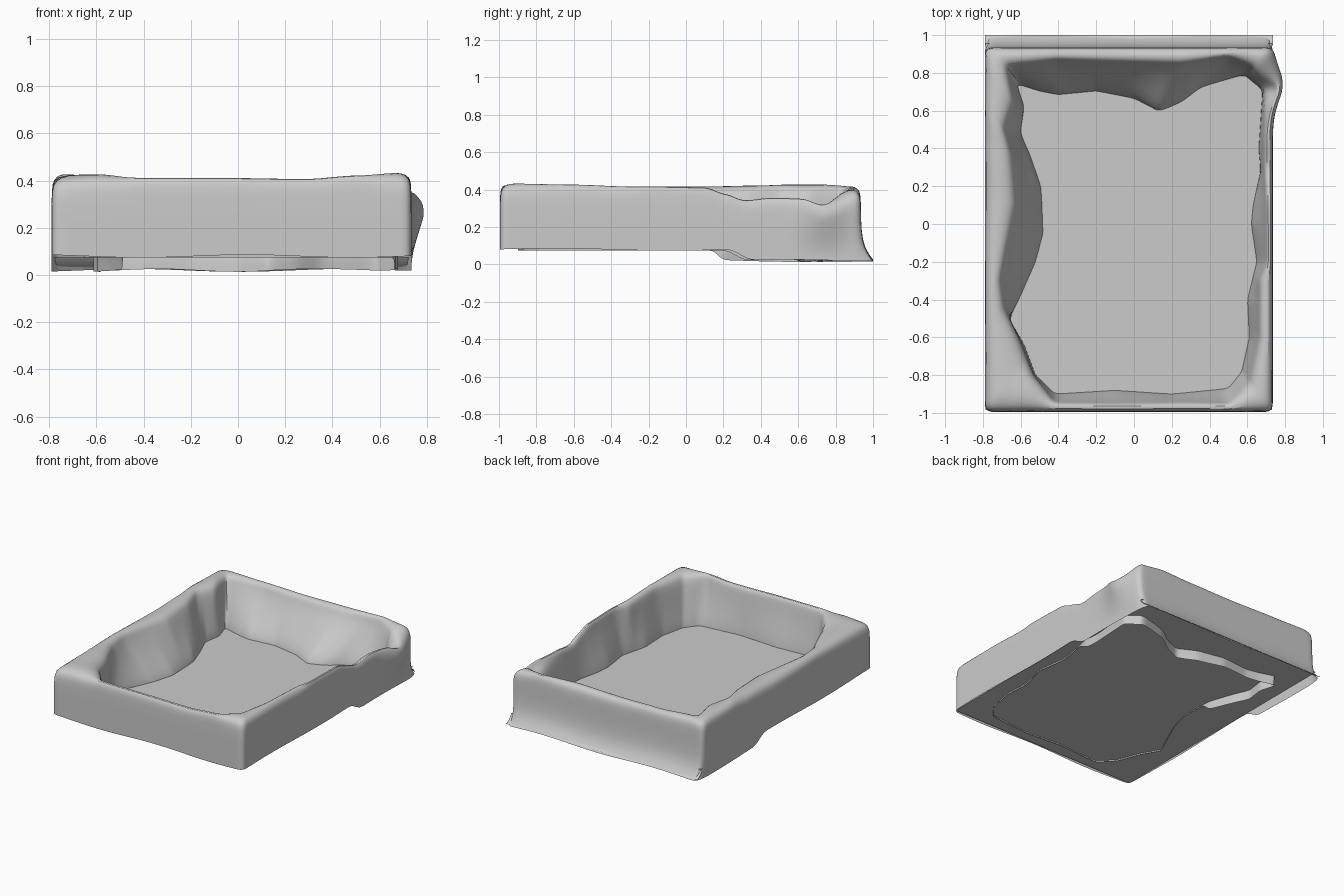
import bpy, bmesh, math
from mathutils import Vector

if "Cube" in bpy.data.objects:
    bpy.data.objects.remove(bpy.data.objects["Cube"])

X0, X1, Y0, Y1 = -0.79, 0.735, -0.995, 0.935   # outer wall rectangle
FLOOR_Z = 0.085
CX, CY = -0.02, -0.03                           # centre of the radial layout

# rim inner lip: x, y, crest height
LIP = [(-0.67, 0.83, .42), (-0.63, 0.64, .43), (-0.68, 0.5, .43), (-0.64, 0.35, .425),
       (-0.62, 0.1, .42), (-0.66, -0.1, .42), (-0.7, -0.3, .42), (-0.68, -0.45, .42),
       (-0.6, -0.62, .425), (-0.53, -0.8, .43), (-0.42, -0.94, .415), (-0.1, -0.945, .415),
       (0.28, -0.94, .41), (0.5, -0.945, .425), (0.61, -0.84, .435), (0.66, -0.6, .43),
       (0.66, -0.3, .42), (0.70, -0.2, .42), (0.695, 0.1, .415), (0.69, 0.2, .38),
       (0.685, 0.3, .345), (0.685, 0.45, .36), (0.69, 0.6, .355), (0.7, 0.71, .32),
       (0.62, 0.83, .40), (0.5, 0.88, .41), (0.25, 0.84, .41), (-0.1, 0.85, .405),
       (-0.4, 0.86, .41)]
# line where the inner wall meets the floor
FOOT = [(-0.62, 0.74), (-0.5, 0.70), (-0.4, 0.68), (-0.2, 0.70), (0, 0.66), (0.13, 0.59),
        (0.25, 0.64), (0.35, 0.72), (0.58, 0.79), (0.68, 0.71), (0.66, 0.4), (0.67, 0.28),
        (0.63, 0.1), (0.62, 0), (0.65, -0.2), (0.6, -0.4), (0.61, -0.6), (0.57, -0.78),
        (0.5, -0.87), (0.2, -0.9), (-0.1, -0.88), (-0.42, -0.9), (-0.52, -0.8),
        (-0.58, -0.64), (-0.66, -0.5), (-0.6, -0.38), (-0.52, -0.2), (-0.48, -0.05),
        (-0.49, 0.2), (-0.55, 0.37), (-0.6, 0.48), (-0.58, 0.62)]


def smooth(a, b, v):
    t = min(1, max(0, (v - a) / (b - a)))
    return t * t * (3 - 2 * t)


def polar(points):
    rows = []
    for p in points:
        dx, dy = p[0] - CX, p[1] - CY
        rows.append((math.atan2(dy, dx), Vector((dx, dy)), p[2] if len(p) > 2 else 0))
    rows.sort(key=lambda r: r[0])
    a, b = rows[0], rows[-1]
    return [(b[0] - math.tau, b[1], b[2])] + rows + [(a[0] + math.tau, a[1], a[2])]


def cast(rows, ang):
    """Point on the outline in direction ang, and its interpolated height."""
    d = Vector((math.cos(ang), math.sin(ang)))
    for (a0, p, z0), (a1, q, z1) in zip(rows, rows[1:]):
        if a0 <= ang <= a1:
            e = q - p
            r = (p.x * e.y - p.y * e.x) / (d.x * e.y - d.y * e.x)
            t = (ang - a0) / (a1 - a0)
            return Vector((CX, CY)) + d * r, z0 + (z1 - z0) * t * t * (3 - 2 * t)


def outline(r=0.035, step=0.035):
    """Rounded rectangle with evenly spaced points."""
    corners = [(X1 - r, Y0 + r, -90), (X1 - r, Y1 - r, 0), (X0 + r, Y1 - r, 90), (X0 + r, Y0 + r, 180)]
    pts = []
    for i, (cx, cy, a) in enumerate(corners):
        for k in range(4):
            t = math.radians(a + 30 * k)
            pts.append(Vector((cx + r * math.cos(t), cy + r * math.sin(t))))
        nx, ny, na = corners[(i + 1) % 4]
        t = math.radians(na)
        end = Vector((nx + r * math.cos(t), ny + r * math.sin(t)))
        start = pts[-1].copy()
        n = int((end - start).length / step)
        pts += [start.lerp(end, k / n) for k in range(1, n)]
    return pts


def make(name, bm):
    bmesh.ops.recalc_face_normals(bm, faces=bm.faces)
    me = bpy.data.meshes.new(name)
    bm.to_mesh(me)
    bm.free()
    ob = bpy.data.objects.new(name, me)
    bpy.context.collection.objects.link(ob)
    bpy.context.view_layer.objects.active = ob
    ob.select_set(True)
    bpy.ops.object.shade_smooth_by_angle(angle=math.radians(50))
    ob.select_set(False)
    return ob


# Draped wall: a section swept round the rectangle
lip_rows, foot_rows = polar(LIP), polar(FOOT)
bm = bmesh.new()
sections = []
for o in outline():
    ang = math.atan2(o.y - CY, o.x - CX)
    lip, top = cast(lip_rows, ang)
    foot, _ = cast(foot_rows, ang)
    back = smooth(0.22, 0.36, o.y)
    bottom = 0.08 - 0.06 * back + 0.006 * math.sin(7 * o.x + 5 * o.y)
    flare = smooth(0.90, 0.934, o.y)
    bulge = 0.055 * math.exp(-((o.y - 0.74) / 0.13) ** 2) * (o.x > 0.6)
    mid = lip.lerp(foot, 0.45)
    sec = [(o, bottom, 0.065), (o, bottom + 0.04, 0.035), (o, bottom + 0.1, 0.008),
           (o, 0.24, 0), (o, top - 0.06, 0), (o.lerp(lip, 0.08), top - 0.025, 0),
           (o.lerp(lip, 0.3), top - 0.002, 0), (o.lerp(lip, 0.65), top - 0.002, 0),
           (o.lerp(lip, 0.9), top - 0.02, 0), (lip, top - 0.06, 0), (mid, 0.23, 0),
           (lip.lerp(foot, 0.85), 0.14, 0), (foot, FLOOR_Z, 0), (foot, min(bottom, 0.075), 0)]
    verts = []
    for i, (p, z, f) in enumerate(sec):
        b = bulge * max(0, math.sin(math.pi * smooth(0.05, 0.5, z))) if i < 9 else 0
        verts.append(bm.verts.new((p.x + b, p.y + f * flare, z)))
    sections.append(verts)
for a, b in zip(sections, sections[1:] + sections[:1]):
    for k in range(len(a) - 1):
        bm.faces.new((a[k], b[k], b[k + 1], a[k + 1]))
wall = make("draped_wall", bm)
sub = wall.modifiers.new("soften", 'SUBSURF')
sub.levels = sub.render_levels = 1

# Flat floor panel
bm = bmesh.new()
corners = [(X0 + .005, Y0 + .01), (X1 - .005, Y0 + .01), (X1 - .005, 0.955), (X0 + .005, 0.955)]
bm.faces.new([bm.verts.new((x, y, FLOOR_Z)) for x, y in corners])
make("floor_panel", bm)

# Thin hem along the back edge
bm = bmesh.new()
rows = [[bm.verts.new((x, y, z)) for x in (X0, X1)] for y, z in ((0.945, 0.075), (0.97, 0.045), (1.0, 0.028))]
for a, b in zip(rows, rows[1:]):
    bm.faces.new((a[0], a[1], b[1], b[0]))
make("back_hem", bm)
